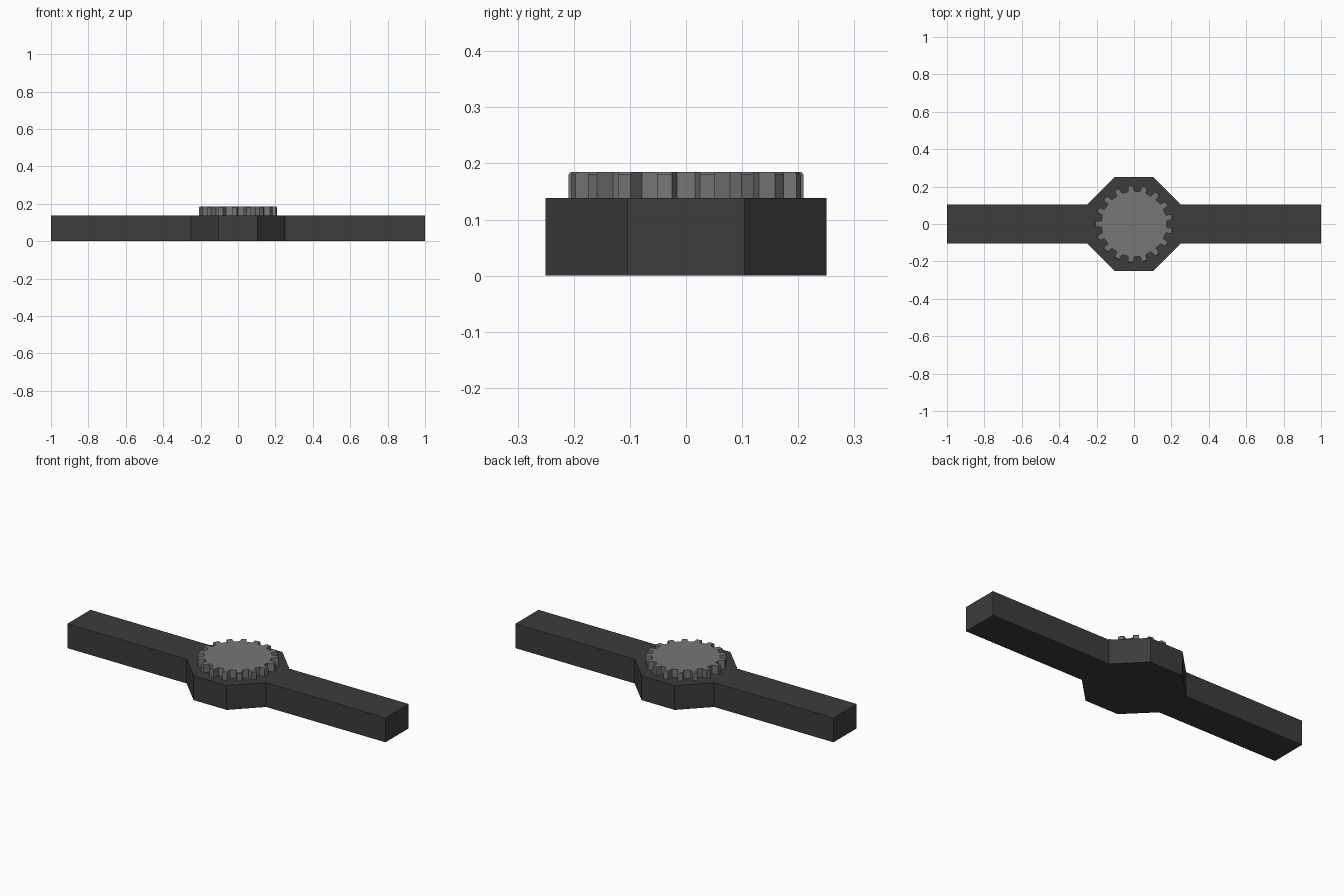
import bpy, bmesh
from math import cos, sin, pi

if "Cube" in bpy.data.objects:
    bpy.data.objects.remove(bpy.data.objects["Cube"])


def material(name, value):
    mat = bpy.data.materials.new(name)
    mat.diffuse_color = (value, value, value, 1)
    mat.use_nodes = True
    mat.node_tree.nodes["Principled BSDF"].inputs["Base Color"].default_value = mat.diffuse_color
    return mat


def loft(name, layers, mat):
    """Stack closed outlines (points, z) into a capped solid."""
    bm = bmesh.new()
    rings = [[bm.verts.new((x, y, z)) for x, y in pts] for pts, z in layers]
    n = len(rings[0])
    for low, high in zip(rings, rings[1:]):
        for i in range(n):
            j = (i + 1) % n
            bm.faces.new((low[i], low[j], high[j], high[i]))
    bm.faces.new(rings[0][::-1])
    bm.faces.new(rings[-1])
    bmesh.ops.recalc_face_normals(bm, faces=bm.faces)
    mesh = bpy.data.meshes.new(name)
    bm.to_mesh(mesh)
    bm.free()
    mesh.materials.append(mat)
    obj = bpy.data.objects.new(name, mesh)
    bpy.context.collection.objects.link(obj)
    return obj


def gear_outline(root, tip, teeth=17, root_half=0.0165, tip_half=0.0135):
    """Tapered teeth, with one tooth pointing along -x."""
    pts = []
    for k in range(teeth):
        a = pi + 2 * pi * k / teeth
        for r, s in ((root, -root_half), (tip, -tip_half),
                     (tip, tip_half), (root, root_half)):
            pts.append((r * cos(a) - s * sin(a), r * sin(a) + s * cos(a)))
    return pts


# Bar with an octagonal hub, one outline mirrored from a half profile
half = [(1, 0.104), (0.25, 0.104), (0.104, 0.25),
        (-0.104, 0.25), (-0.25, 0.104), (-1, 0.104)]
outline = half + [(-x, -y) for x, y in half]
loft("bar_with_hub", [(outline, 0), (outline, 0.138)], material("dark_grey", 0.045))

# Gear on top of the hub, tooth tips slightly chamfered
loft("gear", [(gear_outline(0.175, 0.209), 0.138),
              (gear_outline(0.175, 0.209), 0.180),
              (gear_outline(0.175, 0.205), 0.185)], material("mid_grey", 0.18))
